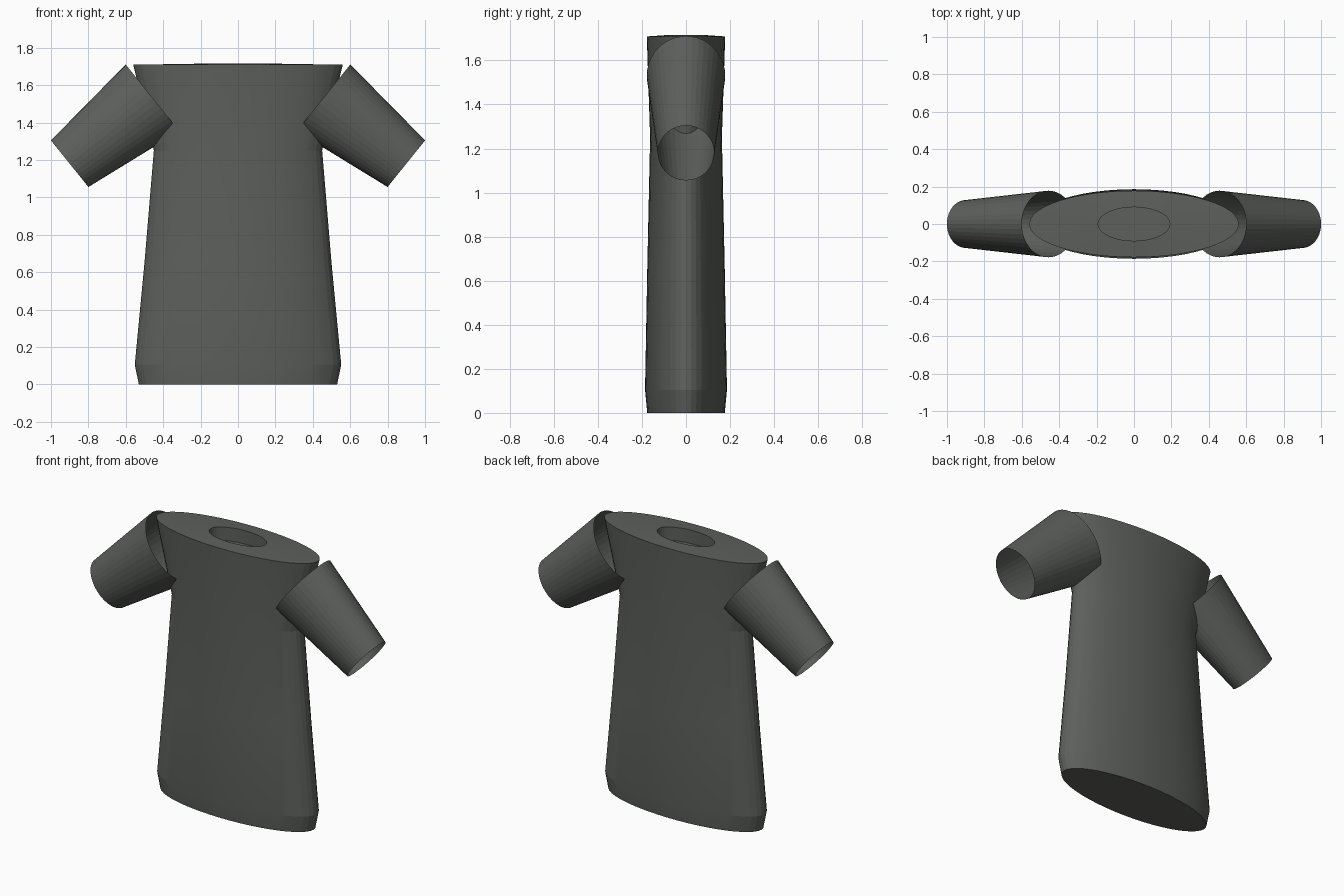
import bpy, bmesh, math
from mathutils import Vector

if "Cube" in bpy.data.objects:
    bpy.data.objects.remove(bpy.data.objects["Cube"])

SIDES = 48
cloth = bpy.data.materials.new("dark grey cloth")
cloth.diffuse_color = (0.108, 0.116, 0.106, 1)
cloth.use_nodes = True
cloth.node_tree.nodes["Principled BSDF"].inputs["Base Color"].default_value = cloth.diffuse_color


def ring(bm, centre, axis_u, ru, ry, sides):
    """Ellipse of vertices spanned by axis_u and the y axis."""
    u, c = Vector(axis_u).normalized(), Vector(centre)
    verts = []
    for i in range(sides):
        a = 2 * math.pi * i / sides
        verts.append(bm.verts.new(c + u * ru * math.cos(a) + Vector((0, ry * math.sin(a), 0))))
    return verts


def bridge(bm, a, b):
    n = len(a)
    for i in range(n):
        j = (i + 1) % n
        bm.faces.new((a[i], a[j], b[j], b[i]))


def finish(bm, name):
    mesh = bpy.data.meshes.new(name)
    bm.to_mesh(mesh)
    bm.free()
    mesh.materials.append(cloth)
    obj = bpy.data.objects.new(name, mesh)
    bpy.context.collection.objects.link(obj)
    return obj


# Shirt body: stacked ellipses (z, rx, ry), ending in a shallow sunken neck hole
profile = [(0, 0.53, 0.176), (0.105, 0.552, 0.186), (0.65, 0.50, 0.176),
           (1.25, 0.45, 0.163), (1.709, 0.56, 0.178),
           (1.715, 0.192, 0.09), (1.63, 0.192, 0.09)]
bm = bmesh.new()
rings = [ring(bm, (0, 0, z), (1, 0, 0), rx, ry, SIDES) for z, rx, ry in profile]
for lower, upper in zip(rings, rings[1:]):
    bridge(bm, lower, upper)
bm.faces.new(rings[0][::-1])
bm.faces.new(rings[-1])
body = finish(bm, "shirt_body")
bpy.context.view_layer.objects.active = body
body.select_set(True)
bpy.ops.object.shade_smooth_by_angle(angle=math.radians(8))

# Sleeves: tapered tubes open at both ends
for side, name in ((-1, "left_sleeve"), (1, "right_sleeve")):
    bm = bmesh.new()
    across = (side * 0.627, 0, 0.779)
    inner = ring(bm, (side * 0.457, 0, 1.532), across, 0.229, 0.178, 40)
    outer = ring(bm, (side * 0.90, 0, 1.18), across, 0.16, 0.128, 40)
    if side > 0:
        bridge(bm, inner, outer)
    else:
        bridge(bm, outer, inner)
    # point the tube wall outwards
    bm.normal_update()
    mid = Vector((side * 0.68, 0, 1.356))
    bm.faces.ensure_lookup_table()
    f = bm.faces[0]
    if f.normal.dot(f.calc_center_median() - mid) < 0:
        bmesh.ops.reverse_faces(bm, faces=bm.faces[:])
    finish(bm, name)
